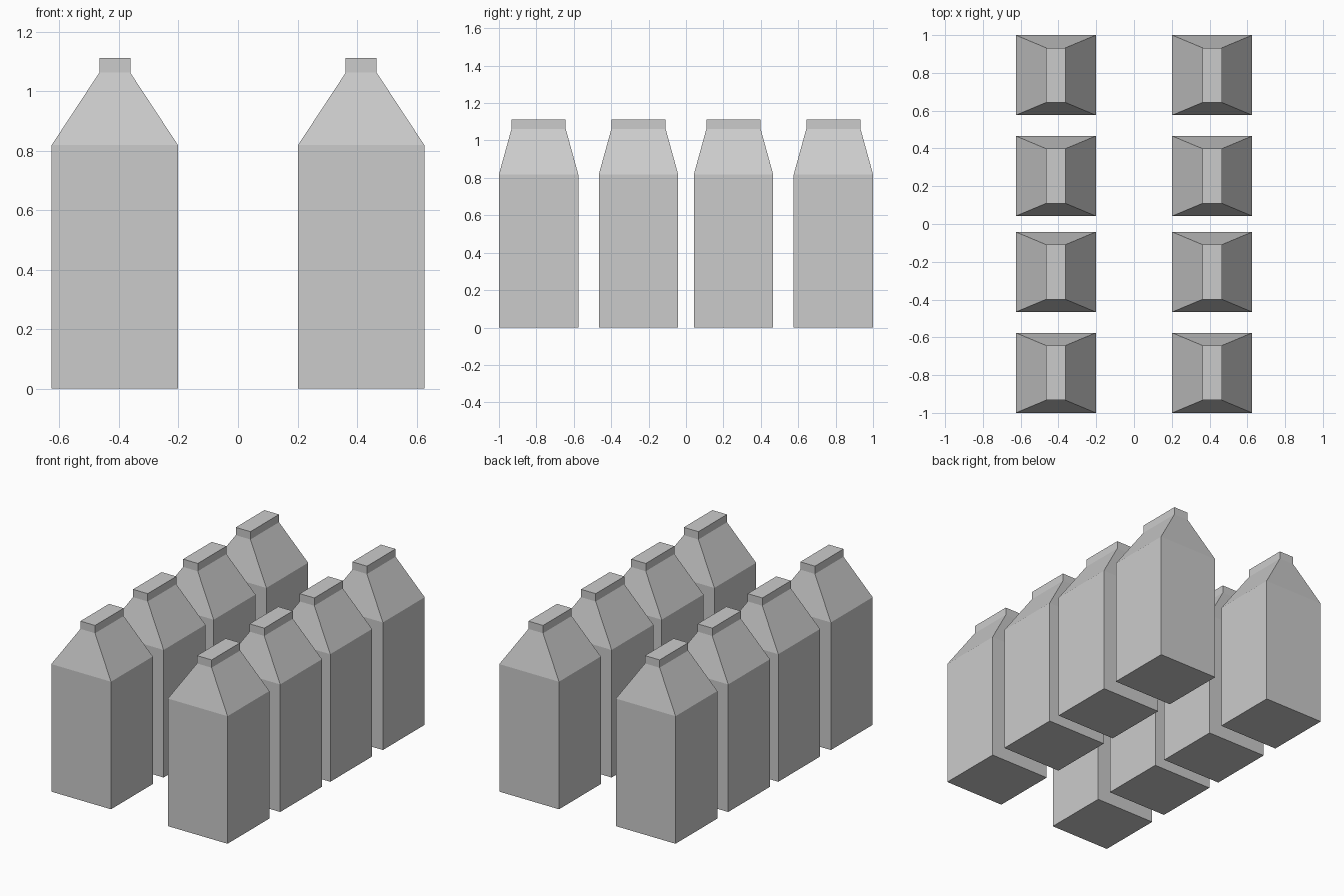
import bpy
import bmesh

if "Cube" in bpy.data.objects:
    bpy.data.objects.remove(bpy.data.objects["Cube"])

WIDTH = 0.424
# Carton cross-sections from bottom to top: (x size, y size, z)
SECTIONS = [
    (WIDTH, WIDTH, 0.0),     # base
    (WIDTH, WIDTH, 0.819),   # shoulder
    (0.104, 0.290, 1.062),   # bottom of the top fold
    (0.104, 0.290, 1.112),   # top of the fold
]


def carton_mesh():
    bm = bmesh.new()
    rings = []
    for sx, sy, z in SECTIONS:
        corners = ((-1, -1), (1, -1), (1, 1), (-1, 1))
        rings.append([bm.verts.new((cx * sx / 2, cy * sy / 2, z)) for cx, cy in corners])
    # Walls, sloping shoulders and top fold
    for low, high in zip(rings, rings[1:]):
        for i in range(4):
            j = (i + 1) % 4
            bm.faces.new((low[i], low[j], high[j], high[i]))
    # Closed base and top
    bm.faces.new(rings[0][::-1])
    bm.faces.new(rings[-1])
    mesh = bpy.data.meshes.new("carton")
    bm.to_mesh(mesh)
    bm.free()
    return mesh


# Two columns of four cartons, sharing one mesh
mesh = carton_mesh()
for side, x in (("left", -0.414), ("right", 0.414)):
    for row, y in enumerate((-0.788, -0.254, 0.254, 0.788), 1):
        carton = bpy.data.objects.new(f"carton_{side}_{row}", mesh)
        carton.location = (x, y, 0)
        bpy.context.collection.objects.link(carton)
